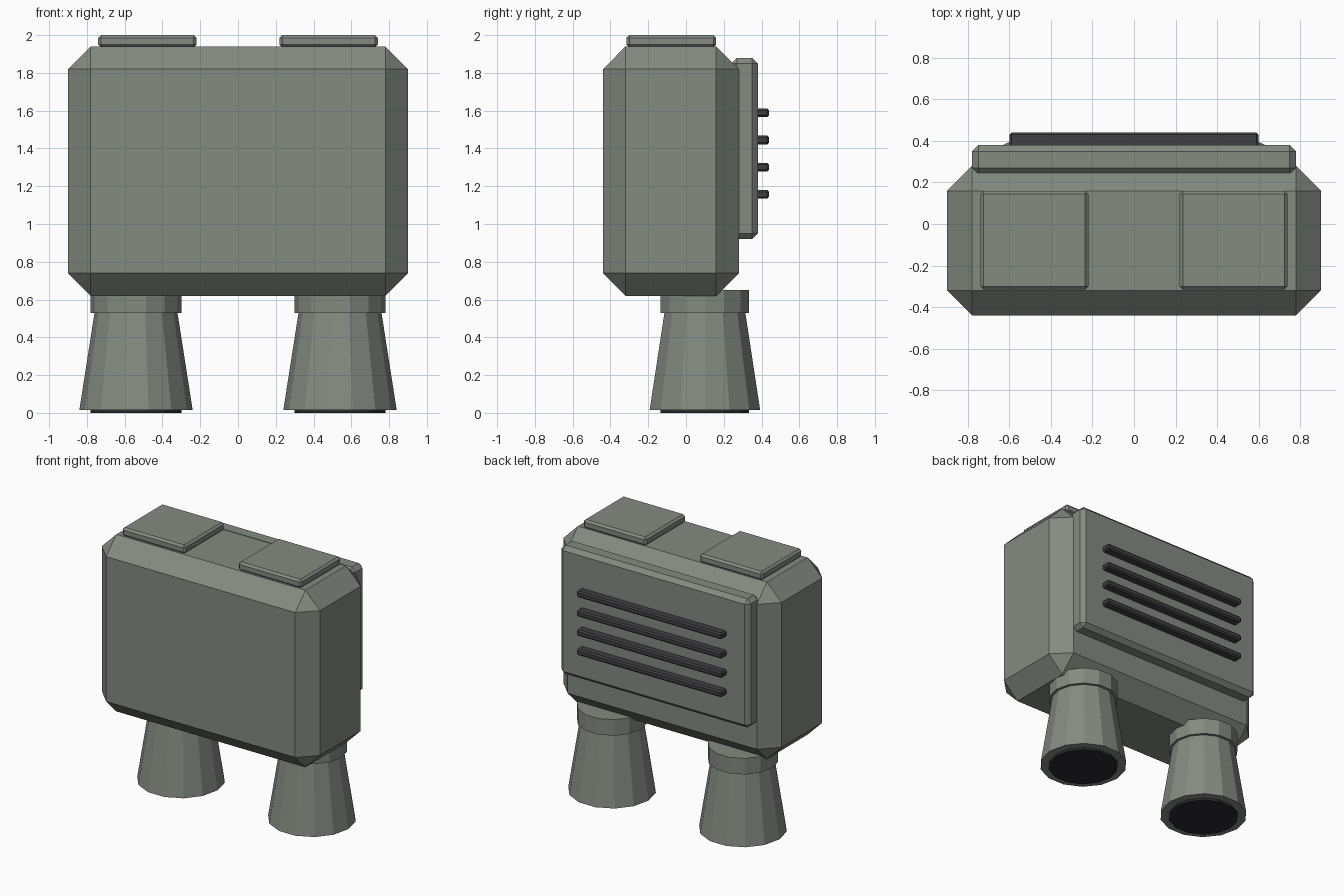
import bpy
import math

if "Cube" in bpy.data.objects:
    bpy.data.objects.remove(bpy.data.objects["Cube"], do_unlink=True)


def make_material(name, color):
    mat = bpy.data.materials.new(name)
    mat.use_nodes = True
    mat.diffuse_color = (*color, 1)
    mat.node_tree.nodes["Principled BSDF"].inputs["Base Color"].default_value = (*color, 1)
    return mat


hull_grey = make_material("hull grey green", (0.23, 0.255, 0.22))
vent_dark = make_material("vent dark grey", (0.05, 0.05, 0.055))
core_dark = make_material("nozzle core black", (0.025, 0.025, 0.028))


def box(name, low, high, bevel, mat):
    """Box between two corners with a flat chamfer on every edge."""
    centre = [(a + b) / 2 for a, b in zip(low, high)]
    bpy.ops.mesh.primitive_cube_add(size=1, location=centre)
    obj = bpy.context.object
    obj.name = name
    obj.scale = [b - a for a, b in zip(low, high)]
    bpy.ops.object.transform_apply(location=False, rotation=False, scale=True)
    mod = obj.modifiers.new("chamfer", "BEVEL")
    mod.width = bevel
    mod.segments = 1
    obj.data.materials.append(mat)
    return obj


def frustum(name, x, z0, z1, r0, r1, mat):
    """Fourteen-sided tapered cylinder with corners on the x axis."""
    bpy.ops.mesh.primitive_cone_add(vertices=14, radius1=r0, radius2=r1, depth=z1 - z0,
                                    location=(x, 0.1, (z0 + z1) / 2),
                                    rotation=(0, 0, math.pi / 2))
    obj = bpy.context.object
    obj.name = name
    obj.data.materials.append(mat)
    return obj


# Main pack and raised back panel
box("pack_body", (-0.9, -0.44, 0.62), (0.9, 0.28, 1.94), 0.12, hull_grey)
box("back_panel", (-0.78, 0.24, 0.92), (0.78, 0.38, 1.88), 0.03, hull_grey)

# Vent slats on the panel
for i in range(4):
    z = 1.157 + i * 0.144
    box(f"vent_slat_{i + 1}", (-0.6, 0.36, z - 0.023), (0.6, 0.44, z + 0.023), 0.01, vent_dark)

# Top hatches and thruster nozzles, one set per side
for side, s in (("left", 1), ("right", -1)):
    x = 0.48 * s
    box(f"{side}_top_hatch", (x - 0.26, -0.315, 1.935), (x + 0.26, 0.16, 2.0), 0.015, hull_grey)
    x = 0.54 * s
    frustum(f"{side}_nozzle_collar", x, 0.53, 0.65, 0.24, 0.24, hull_grey)
    frustum(f"{side}_nozzle_bell", x, 0.015, 0.56, 0.3, 0.215, hull_grey)
    frustum(f"{side}_nozzle_core", x, 0.0, 0.05, 0.24, 0.24, core_dark)
